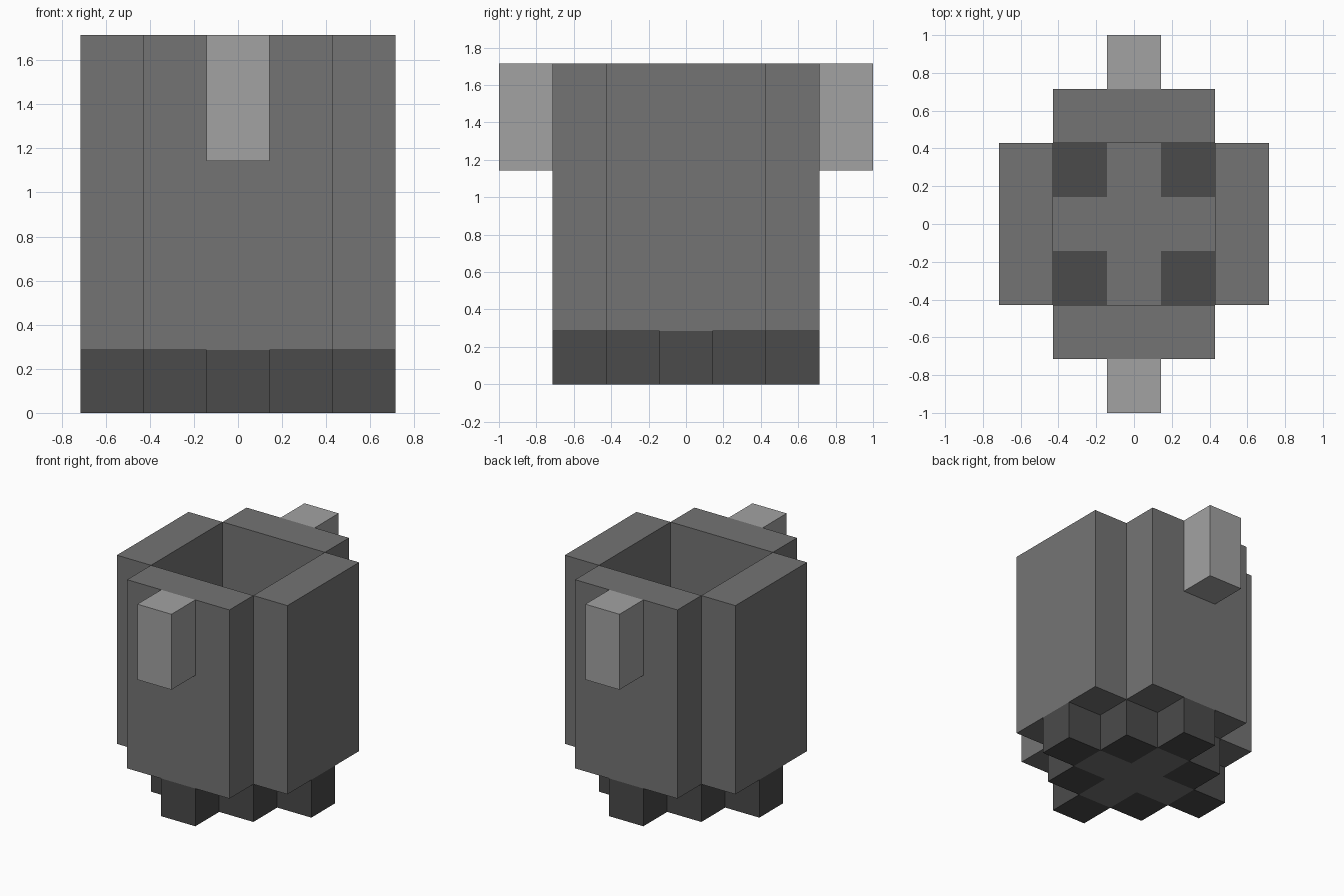
import bpy, bmesh

cube = bpy.data.objects.get("Cube")
if cube:
    bpy.data.objects.remove(cube, do_unlink=True)

U = 2 / 7  # one block


def material(name, value):
    m = bpy.data.materials.new(name)
    m.use_nodes = True
    col = (value, value, value, 1)
    m.diffuse_color = col
    m.node_tree.nodes["Principled BSDF"].inputs["Base Color"].default_value = col
    return m


mid_grey = material("mid grey", 0.175)
dark_grey = material("dark grey", 0.069)
light_grey = material("light grey", 0.361)


def prism(name, outline, z0, z1, mat):
    """Extrude a plan outline; all values are in blocks."""
    bm = bmesh.new()
    face = bm.faces.new([bm.verts.new((x * U, y * U, z0 * U)) for x, y in outline])
    ext = bmesh.ops.extrude_face_region(bm, geom=[face])
    top = [v for v in ext["geom"] if isinstance(v, bmesh.types.BMVert)]
    bmesh.ops.translate(bm, verts=top, vec=(0, 0, (z1 - z0) * U))
    bmesh.ops.recalc_face_normals(bm, faces=bm.faces)
    me = bpy.data.meshes.new(name)
    bm.to_mesh(me)
    bm.free()
    me.materials.append(mat)
    ob = bpy.data.objects.new(name, me)
    bpy.context.collection.objects.link(ob)
    return ob


def block(name, cx, cy, wx, wy, z0, z1, mat):
    a, b = wx / 2, wy / 2
    return prism(name, [(cx - a, cy - b), (cx + a, cy - b),
                        (cx + a, cy + b), (cx - a, cy + b)], z0, z1, mat)


# Four walls around the open middle, meeting only at their inner corners
for name, x, y in (("left", 2, 0), ("right", -2, 0), ("back", 0, 2), ("front", 0, -2)):
    block(name + "_wall", x, y, 1 if x else 3, 1 if y else 3, 1, 6, mid_grey)
    # Foot under the middle of each wall
    block(name + "_foot", x, y, 1, 1, 0, 1, dark_grey)

# Feet at the inner corners
for side, x in (("left", 1), ("right", -1)):
    for end, y in (("back", 1), ("front", -1)):
        block(f"{end}_{side}_corner_foot", x, y, 1, 1, 0, 1, dark_grey)

# Cross-shaped floor between the feet
a, b = 0.5, 1.5
prism("floor", [(-a, -b), (a, -b), (a, -a), (b, -a), (b, a), (a, a),
                (a, b), (-a, b), (-a, a), (-b, a), (-b, -a), (-a, -a)], 0, 1, mid_grey)

# Handles at front and back
for name, y in (("back_handle", 3), ("front_handle", -3)):
    block(name, 0, y, 1, 1, 4, 6, light_grey)
